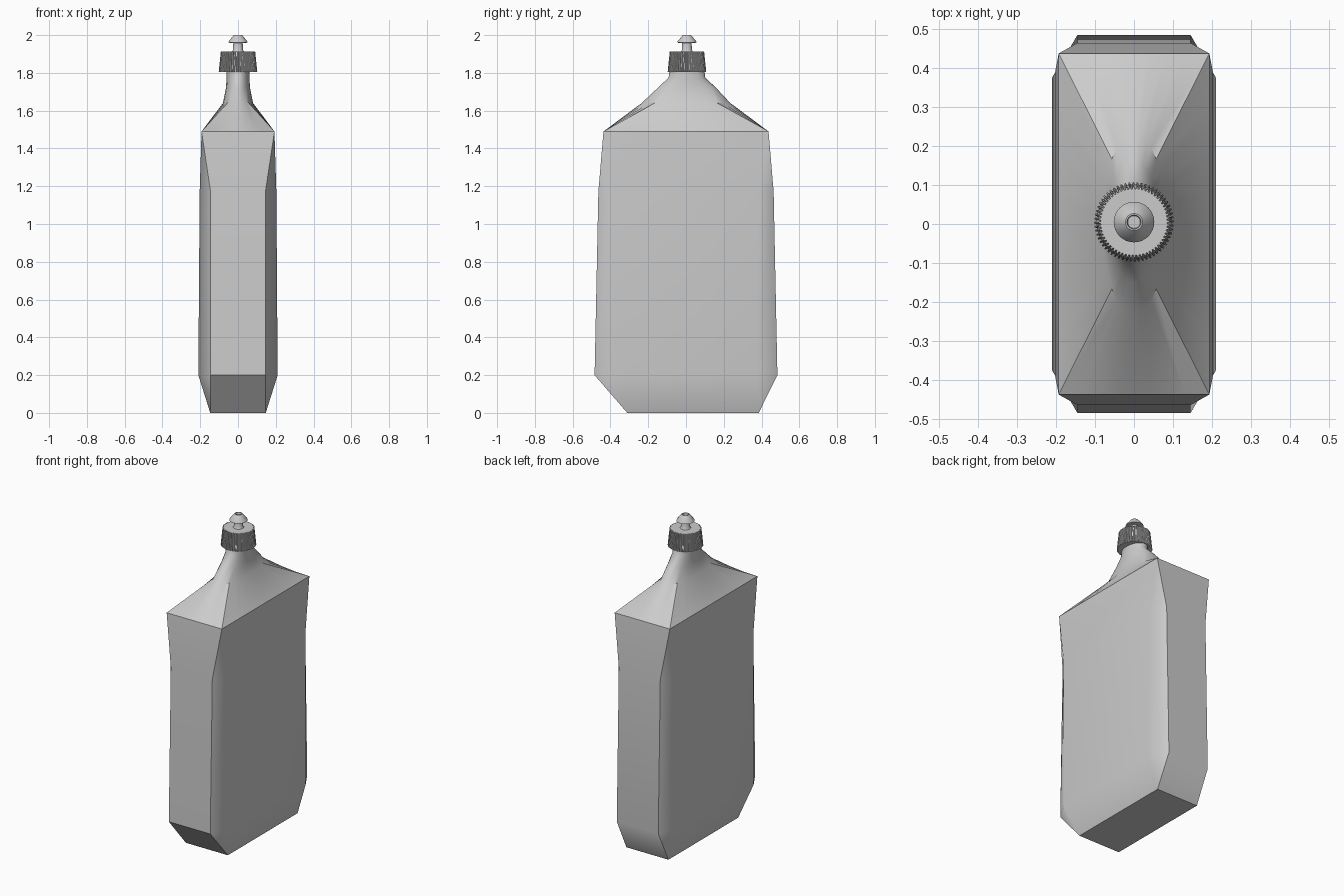
import bpy, bmesh, math

if "Cube" in bpy.data.objects:
    bpy.data.objects.remove(bpy.data.objects["Cube"])

def loft(name, rings, angle=40, cap_start=False, cap_end=False):
    """Skin a stack of equal-length point rings into one object."""
    bm = bmesh.new()
    vs = [[bm.verts.new(p) for p in r] for r in rings]
    n = len(vs[0])
    for a, b in zip(vs, vs[1:]):
        for i in range(n):
            j = (i + 1) % n
            bm.faces.new((a[i], a[j], b[j], b[i]))
    if cap_start:
        bm.faces.new(vs[0][::-1])
    if cap_end:
        bm.faces.new(vs[-1])
    bmesh.ops.remove_doubles(bm, verts=bm.verts, dist=1e-4)
    me = bpy.data.meshes.new(name)
    bm.to_mesh(me)
    bm.free()
    ob = bpy.data.objects.new(name, me)
    bpy.context.collection.objects.link(ob)
    bpy.ops.object.select_all(action='DESELECT')
    bpy.context.view_layer.objects.active = ob
    ob.select_set(True)
    bpy.ops.object.shade_smooth_by_angle(angle=math.radians(angle))
    return ob

def octagon(z, xo, xi, yo, yi, shift=0.0):
    """Rectangle with chamfered corners: outer and inner half sizes."""
    pts = [(xo, -yi), (xo, yi), (xi, yo), (-xi, yo),
           (-xo, yi), (-xo, -yi), (-xi, -yo), (xi, -yo)]
    return [(x, y + shift, z) for x, y in pts]

def ellipse(z, rx, ry, n=32, square=False, cy=0.0):
    """Elliptical ring, or the matching rectangle when square is set."""
    pts = []
    for i in range(n):
        t = 2 * math.pi * i / n
        c, s = math.cos(t), math.sin(t)
        k = 1 / max(abs(c), abs(s)) if square else 1
        pts.append((rx * c * k, ry * s * k + cy, z))
    return pts

CY = 0.005  # neck axis offset

# Main container: square ends, chamfered middle
body = loft("bottle_body", [
    octagon(0.00, 0.147, 0.147, 0.348, 0.348, 0.037),
    octagon(0.20, 0.210, 0.145, 0.484, 0.375),
    octagon(1.17, 0.203, 0.145, 0.464, 0.385),
    octagon(1.49, 0.193, 0.193, 0.437, 0.437)], cap_start=True)
wn = body.modifiers.new("flat_panels", 'WEIGHTED_NORMAL')
wn.keep_sharp = True

# Shoulder blending into the neck
loft("shoulder_and_neck", [
    ellipse(1.49, 0.193, 0.437, square=True),
    ellipse(1.64, 0.080, 0.235),
    ellipse(1.72, 0.064, 0.155, cy=CY),
    ellipse(1.775, 0.060, 0.097, cy=CY),
    ellipse(1.83, 0.060, 0.090, cy=CY)])

# Ribbed screw cap
TEETH = 60
def ribbed(z, r, depth):
    pts = []
    for i in range(TEETH * 4):
        t = 2 * math.pi * (i // 2 * 2 + (i % 2) * 1.3) / (TEETH * 4)
        q = r if (i // 2) % 2 == 0 else r - depth
        pts.append((q * math.cos(t), q * math.sin(t) + CY, z))
    return pts

loft("screw_cap", [
    ribbed(1.806, 0.085, 0.0),
    ribbed(1.806, 0.102, 0.006),
    ribbed(1.914, 0.091, 0.006),
    ribbed(1.914, 0.084, 0.0)], angle=25, cap_start=True, cap_end=True)

# Push-pull spout with a shallow hole
profile = [(0.032, 1.912), (0.026, 1.922), (0.025, 1.958), (0.052, 1.960),
           (0.050, 1.966), (0.024, 1.998), (0.022, 2.0), (0.018, 2.0), (0.016, 1.985)]
loft("spout", [ellipse(z, r, r, cy=CY) for r, z in profile], cap_end=True)
